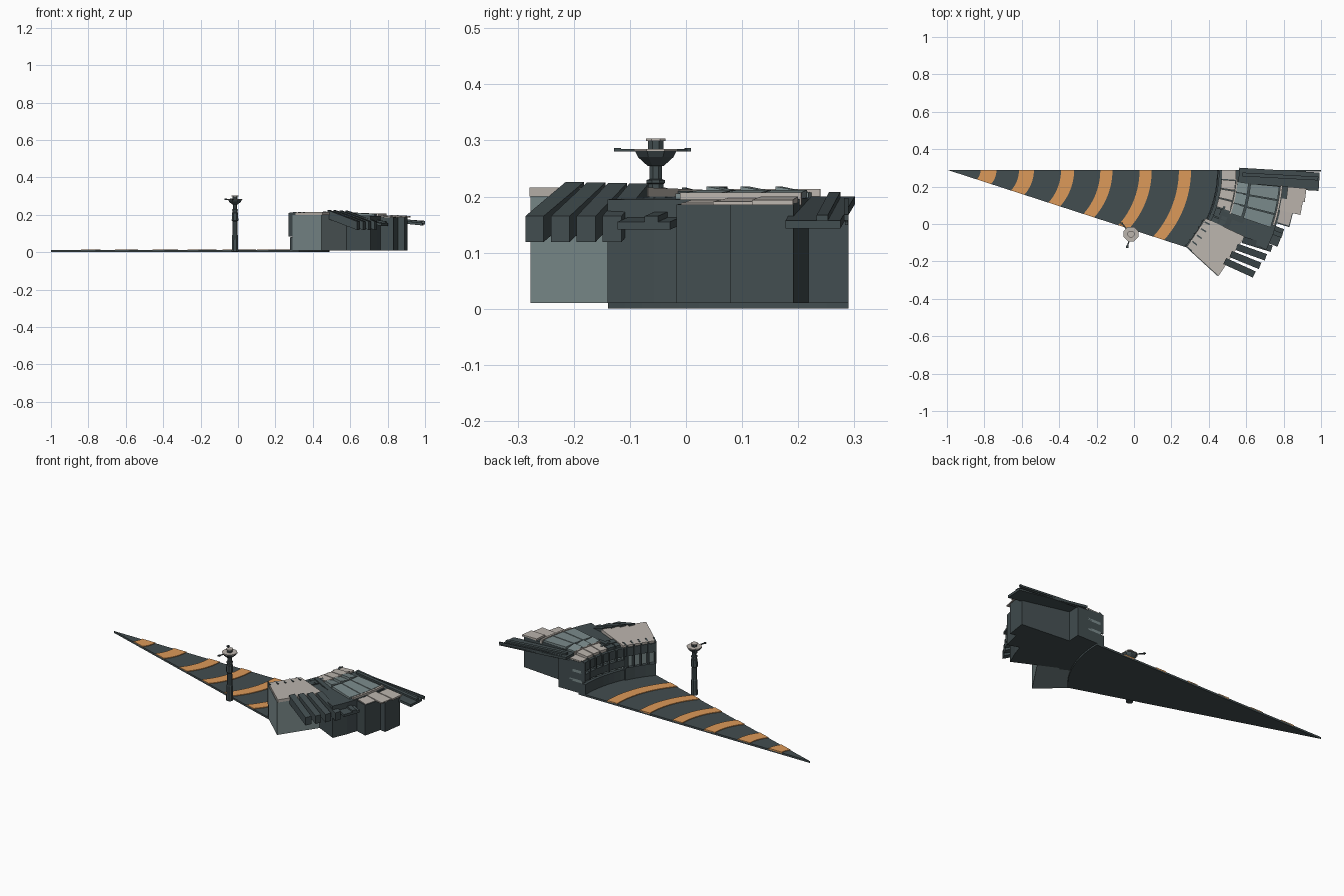
import bpy, bmesh, math
from mathutils import Vector

if "Cube" in bpy.data.objects:
    bpy.data.objects.remove(bpy.data.objects["Cube"])

CX, CY = -0.1735, 0.29      # centre of the curved buildings
EDGE = 42.07                # angle at which every arc meets the slanted edge
COL = {"dark": (0.055, 0.075, 0.08, 1), "slate": (0.20, 0.26, 0.265, 1),
       "pale": (0.50, 0.46, 0.42, 1), "orange": (0.72, 0.32, 0.10, 1)}
MATS = {}
for k, c in COL.items():
    MATS[k] = bpy.data.materials.new(k)
    MATS[k].diffuse_color = c


def finish(name, bm, mat):
    bmesh.ops.recalc_face_normals(bm, faces=bm.faces)
    me = bpy.data.meshes.new(name)
    bm.to_mesh(me)
    bm.free()
    ob = bpy.data.objects.new(name, me)
    ob.data.materials.append(MATS[mat])
    bpy.context.collection.objects.link(ob)
    return ob


def prism(name, plan, bottom, top, mat):
    """Closed solid over a plan outline; bottom/top are numbers or per-point lists."""
    n = len(plan)
    lo = bottom if isinstance(bottom, list) else [bottom] * n
    hi = top if isinstance(top, list) else [top] * n
    bm = bmesh.new()
    a = [bm.verts.new((p[0], p[1], z)) for p, z in zip(plan, lo)]
    b = [bm.verts.new((p[0], p[1], z)) for p, z in zip(plan, hi)]
    bm.faces.new(a[::-1])
    bm.faces.new(b)
    for i in range(n):
        j = (i + 1) % n
        bm.faces.new((a[i], a[j], b[j], b[i]))
    return finish(name, bm, mat)


def polar(r, deg, cx=CX):
    t = math.radians(deg)
    return (cx + r * math.cos(t), CY - r * math.sin(t))


def arc(r, a0, a1, n, cx=CX):
    return [polar(r, a0 + (a1 - a0) * i / n, cx) for i in range(n + 1)]


def sector(name, r0, r1, a0, a1, z0, z_in, z_out, mat, n=1):
    plan = arc(r0, a0, a1, n) + arc(r1, a1, a0, n)
    m = n + 1
    return prism(name, plan, z0, [z_in] * m + [z_out] * m, mat)


def beam(name, p, q, w, zp, zq, thick, mat):
    """Straight sloping slab from plan point p to q; zp, zq are top heights."""
    p, q = Vector(p), Vector(q)
    d = (q - p).normalized()
    s = Vector((-d.y, d.x)) * w / 2
    tops = [zp, zq, zq, zp]
    return prism(name, [p - s, q - s, q + s, p + s],
                 [z - thick for z in tops], tops, mat)


# wedge-shaped deck with orange bands; each band is a scaled copy of the wall arc
def deck_arc(s, rev=False):
    pts = arc(0.43 * s, 0, EDGE, 12, -1 + 0.57 * s)
    return pts[::-1] if rev else pts


prism("deck", [(-1, CY)] + deck_arc(1.49, True), 0, 0.011, "dark")
for i, (s0, s1) in enumerate([(.18, .265), (.385, .465), (.61, .68),
                              (.82, .885), (1.03, 1.095), (1.24, 1.305)]):
    prism(f"deck_band_{i}", deck_arc(s0) + deck_arc(s1, True), 0.008, 0.015, "orange")

# curved stepped wall facing the deck
for i, (r0, z0, z1, m) in enumerate([(.618, .01, .07, "dark"), (.635, .07, .085, "slate"),
                                     (.622, .085, .125, "dark"), (.64, .125, .14, "slate"),
                                     (.628, .14, .19, "dark")]):
    sector(f"wall_tier_{i}", r0, .72, 0, 27, z0, z1, z1, m, 8)
for i in range(7):
    sector(f"wall_rib_{i}", .62, .645, i * 4.3, i * 4.3 + .5, .08, .19, .2, "dark")

# first roof ring: pale and dark panels
for i in range(6):
    a = i * 4.5
    sector(f"inner_roof_{i}", .645, .72, a + .2, a + 4.3, .18,
           .195 if i < 1 else .205, .198 if i < 1 else .21,
           "pale" if i in (0, 1, 2, 3) else "dark")

# main building masses
sector("end_block", .70, .79, 0, 6, .01, .185, .18, "dark")
sector("middle_block", .70, .98, 5.2, 26, .01, .2, .195, "dark", 4)
sector("outer_block_a", .95, 1.085, 5.2, 11.2, .01, .19, .188, "dark")
sector("outer_block_b", .95, 1.05, 11.2, 17, .01, .188, .186, "dark")

# slate roof ring, alternately pitched, with narrow kerbs
for i in range(3):
    a = 5.2 + i * 4.6
    sector(f"slate_roof_{i}", .80, .955, a + .15, a + 4.45, .185, .212, .205, "slate")
    bm_plan = [polar(.73, a), polar(.73, a + 4.3), polar(.79, a + 4.3), polar(.79, a)]
    prism(f"ridge_roof_{i}", bm_plan, .185, [.207, .218, .218, .207], "slate")
sector("inner_kerb", .722, .73, 4, 19, .185, .213, .213, "pale", 4)
sector("outer_kerb", .96, .972, 5, 18, .185, .207, .207, "pale", 4)

# pale outer roof, three staggered panels
for i, (r0, r1, a0, a1) in enumerate([(1.0, 1.1, 5.2, 9), (.975, 1.09, 9, 12.8),
                                      (.98, 1.045, 12.8, 16.6)]):
    sector(f"outer_roof_{i}", r0, r1, a0, a1, .185, .2 - .003 * i, .194 - .003 * i, "pale")

# two long sloping wings and the edge rail
beam("wing_a", (.56, .252), (.99, .226), .098, .2, .157, .014, "dark")
beam("wing_a_spine", (.58, .265), (.985, .243), .02, .208, .167, .012, "dark")
beam("wing_b", (.46, .05), (.785, -.075), .1, .21, .155, .014, "dark")
beam("wing_b_spine", (.46, .062), (.792, -.062), .025, .218, .165, .012, "dark")
beam("edge_rail", (.60, .286), (1.0, .286), .008, .197, .168, .011, "dark")
beam("edge_rail_lower", (.60, .286), (1.0, .286), .006, .182, .155, .006, "dark")

# big corner block with pale roof
sector("corner_block", .63, .84, 25, 42.5, .01, .2, .2, "slate", 1)
sector("corner_roof", .615, .845, 25, 42.3, .2, .212, .216, "pale", 1)
sector("corner_plinth", .61, .66, 26, 42.2, .01, .08, .085, "dark", 3)
sector("corner_band", .605, .65, 26, 42.2, .15, .2, .205, "dark", 3)
for i in range(5):
    a = 26.5 + i * 3.8
    sector(f"corner_rib_{i}", .60, .65, a, a + .7, .085, .21, .216, "dark")

# four sloping fingers on the outer side of the corner block
for i in range(4):
    p = Vector((.485 + .032 * i, -.198 + .038 * i))
    q = Vector((.643 + .031 * i, -.27 + .046 * i))
    beam(f"finger_{i}", p, q, .036, .226 - .001 * i, .165, .046, "dark")

# watch tower: stepped octagonal column, bowl and cap, turned from one profile
TX, TY = -0.016, -0.054


def lathe(name, prof, mat, n=8):
    bm = bmesh.new()
    rings = [[bm.verts.new((TX + r * math.cos(2 * math.pi * (k + .5) / n),
                            TY + r * math.sin(2 * math.pi * (k + .5) / n), z))
              for k in range(n)] for r, z in prof]
    bm.faces.new(rings[0][::-1])
    bm.faces.new(rings[-1])
    for a, b in zip(rings, rings[1:]):
        for k in range(n):
            j = (k + 1) % n
            bm.faces.new((a[k], a[j], b[j], b[k]))
    return finish(name, bm, mat)


lathe("tower_column", [(.019, .005), (.017, .09), (.015, .095), (.014, .165), (.019, .17),
                       (.018, .21), (.015, .213), (.015, .222), (.018, .224),
                       (.018, .229), (.012, .231), (.012, .256)], "dark")
lathe("tower_bowl", [(.015, .254), (.034, .27), (.040, .281)], "dark")
lathe("tower_deck", [(.042, .281), (.042, .285)], "pale")
lathe("tower_cabin", [(.015, .285), (.015, .299)], "dark")
lathe("tower_cap", [(.019, .299), (.019, .303)], "pale")
for i, end in enumerate([(-.065, .003), (-.036, -.122)]):
    beam(f"tower_arm_{i}", (TX, TY), end, .007, .2845, .2845, .004, "dark")
    beam(f"tower_arm_tip_{i}", (end[0] - .006, end[1]), (end[0] + .006, end[1]),
         .012, .286, .286, .006, "dark")

for m in bpy.data.materials:
    if m.users and not m.is_grease_pencil:
        m.use_nodes = True
        m.node_tree.nodes["Principled BSDF"].inputs["Base Color"].default_value = m.diffuse_color
